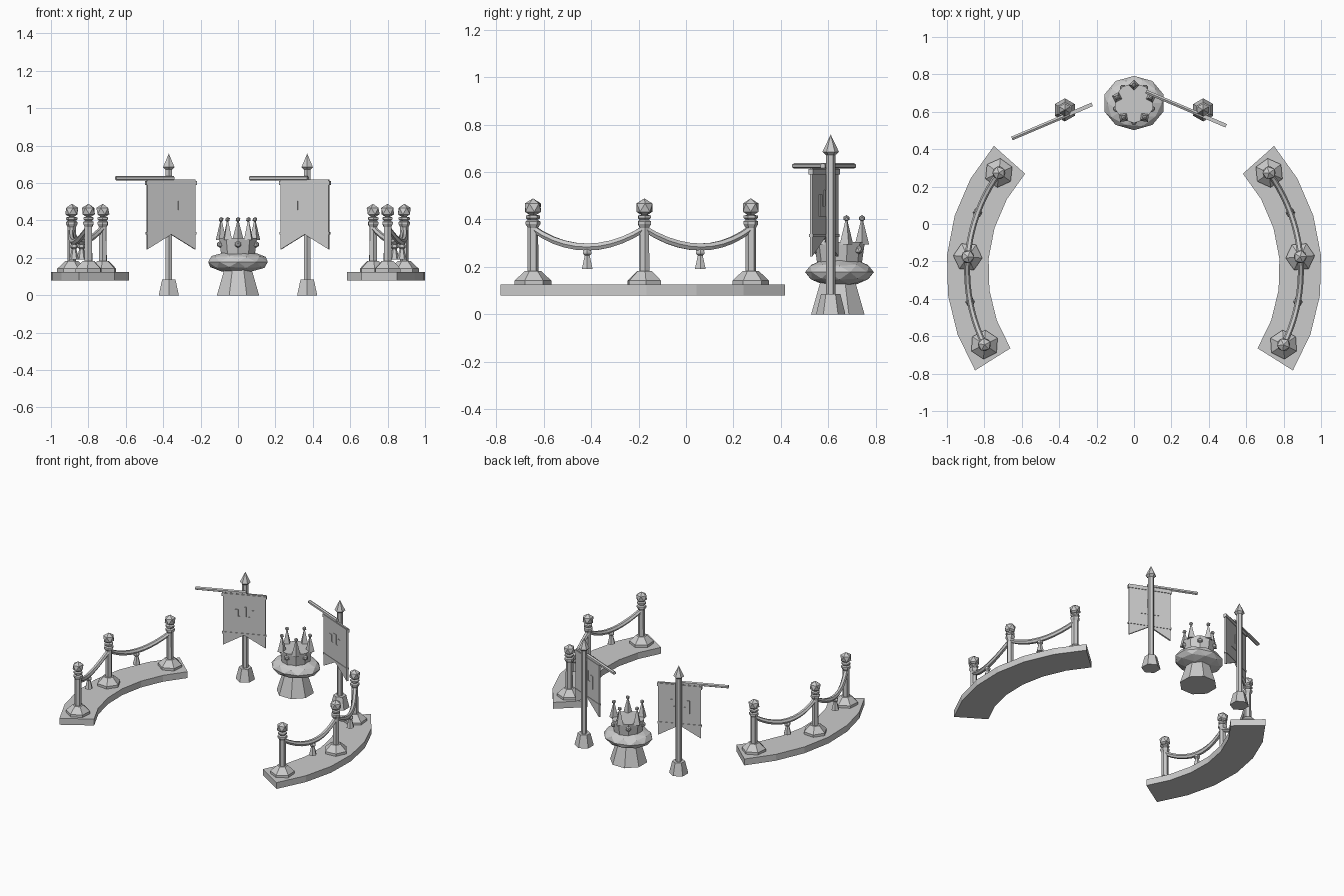
import bpy, bmesh
from math import sin, cos, pi, radians
from mathutils import Vector, Matrix

cube = bpy.data.objects.get("Cube")
if cube:
    bpy.data.objects.remove(cube, do_unlink=True)

GREY = (0.6, 0.6, 0.6, 1)
stone = bpy.data.materials.new("plain grey")
stone.use_nodes = True
stone.diffuse_color = GREY
stone.node_tree.nodes["Principled BSDF"].inputs["Base Color"].default_value = GREY


def finish(name, bm, matrix=Matrix()):
    bmesh.ops.transform(bm, matrix=matrix, verts=bm.verts)
    bmesh.ops.recalc_face_normals(bm, faces=bm.faces)
    mesh = bpy.data.meshes.new(name)
    bm.to_mesh(mesh)
    bm.free()
    mesh.materials.append(stone)
    obj = bpy.data.objects.new(name, mesh)
    bpy.context.collection.objects.link(obj)
    return obj


def skin(bm, rings):
    """Join rings of points with quads and cap both ends."""
    loops = [[bm.verts.new(p) for p in ring] for ring in rings]
    n = len(loops[0])
    for a, b in zip(loops, loops[1:]):
        for i in range(n):
            j = (i + 1) % n
            bm.faces.new((a[i], a[j], b[j], b[i]))
    bm.faces.new(loops[0][::-1])
    bm.faces.new(loops[-1])


def turned(name, profile, sides, matrix, phase=0):
    """Faceted lathe of (radius, height) pairs."""
    bm = bmesh.new()
    angles = [phase + 2 * pi * i / sides for i in range(sides)]
    skin(bm, [[(r * cos(a), r * sin(a), z) for a in angles] for r, z in profile])
    bmesh.ops.remove_doubles(bm, verts=bm.verts, dist=0.0003)
    return finish(name, bm, matrix)


def ball(name, radius, matrix, level=1):
    bm = bmesh.new()
    bmesh.ops.create_icosphere(bm, subdivisions=level, radius=radius)
    return finish(name, bm, matrix)


def plate(name, outline, thickness, matrix):
    """Outline in local x/z, given thickness along local y."""
    bm = bmesh.new()
    skin(bm, [[(x, y, z) for x, z in outline] for y in (-thickness / 2, thickness / 2)])
    return finish(name, bm, matrix)


def strip(name, x, z, w, h, thickness, matrix):
    box = [(x - w / 2, z), (x + w / 2, z), (x + w / 2, z + h), (x - w / 2, z + h)]
    return plate(name, box, thickness, matrix)


def at(x, y, z=0, turn=0):
    return Matrix.Translation((x, y, z)) @ Matrix.Rotation(turn, 4, 'Z')


# Curved barriers
CENTRE_Y, POST_R = -0.25, 0.892
MIDDLE, HALF, STEP = radians(4.8), radians(36.9), radians(31.1)
POST = [(0.078, 0.12), (0.078, 0.142), (0.035, 0.182), (0.023, 0.182), (0.022, 0.365),
        (0.031, 0.38), (0.031, 0.392), (0.021, 0.398), (0.03, 0.406), (0.03, 0.416), (0.015, 0.42)]
TASSEL = [(0.012, 0.275), (0.02, 0.265), (0.02, 0.255), (0.012, 0.248), (0.026, 0.192)]


def arc(side, radius, angle, z):
    return Vector((side * radius * cos(angle), CENTRE_Y + radius * sin(angle), z))


for side, label in ((1, "left"), (-1, "right")):
    # platform slab
    bm = bmesh.new()
    rings = []
    for i in range(7):
        a = MIDDLE + HALF * (i / 3 - 1)
        rings.append([arc(side, r, a, z) for r, z in
                      ((0.78, 0.08), (1.003, 0.08), (1.003, 0.125), (0.78, 0.125))])
    skin(bm, rings)
    finish(label + "_platform", bm)

    # posts with faceted finials
    for k in (-1, 0, 1):
        a = MIDDLE + k * STEP
        p = arc(side, POST_R, a, 0)
        turned(label + "_post", POST, 6, at(p.x, p.y, 0, side * a))
        ball(label + "_finial", 0.039, at(p.x, p.y, 0.45, side * a))

    # sagging ropes with tassels
    for k in (-1, 0):
        bm = bmesh.new()
        rings = []
        for i in range(11):
            t = i / 10
            a = MIDDLE + (k + t) * STEP
            z = 0.284 + 0.078 * (2 * t - 1) ** 2
            ring = []
            for j in range(6):
                b = j * pi / 3
                ring.append(arc(side, POST_R + 0.016 * cos(b), a, z + 0.017 * sin(b)))
            rings.append(ring)
        skin(bm, rings)
        finish(label + "_rope", bm)
        p = arc(side, POST_R, MIDDLE + (k + 0.5) * STEP, 0)
        turned(label + "_tassel", TASSEL, 6, at(p.x, p.y))

# Banners on poles
for side, label in ((1, "left"), (-1, "right")):
    pole = at(side * 0.37, 0.61)
    turned(label + "_pole_foot", [(0.062, 0), (0.041, 0.085)], 6, pole, pi / 6)
    turned(label + "_pole", [(0.02, 0.08), (0.02, 0.68)], 6, pole, pi / 6)
    turned(label + "_spearhead", [(0.02, 0.672), (0.035, 0.685), (0, 0.758)], 6, pole, pi / 6)

    # hanging cloth, angled toward the middle
    hang = at(side * 0.37, 0.61, 0, -side * radians(23)) @ Matrix.Translation((0, -0.03, 0))
    w = 0.14
    cloth = [(-w, 0.245), (0, 0.325), (w, 0.245), (w, 0.618), (-w, 0.618)]
    plate(label + "_banner_cloth", cloth, 0.012, hang)
    strip(label + "_banner_top_trim", 0, 0.59, 0.292, 0.022, 0.02, hang)
    strip(label + "_banner_low_trim", 0, 0.326, 0.288, 0.013, 0.018, hang)

    # three-pronged emblem on both faces
    strip(label + "_emblem_base", 0, 0.412, 0.135, 0.045, 0.018, hang)
    for x, top in ((-0.053, 0.505), (0, 0.525), (0.053, 0.505)):
        strip(label + "_emblem_prong", x, 0.457, 0.029, top - 0.457, 0.018, hang)

    # crossbar
    bar = hang @ Matrix.Translation((-0.32, 0, 0.626)) @ Matrix.Rotation(pi / 2, 4, 'Y')
    turned(label + "_crossbar", [(0.012, 0), (0.012, 0.335)], 6, bar)

# Crown on a cushioned pedestal
CX, CY = 0, 0.647
turned("pedestal", [(0.122, 0), (0.08, 0.135)], 8, at(CX, CY - 0.007), pi / 8)
ball("cushion", 1, at(CX, CY, 0.178) @ Matrix.Diagonal((0.167, 0.145, 0.06, 1)), 2)
turned("crown_band", [(0.092, 0.2), (0.107, 0.305)], 10, at(CX, CY), pi / 10)
for k in range(5):
    a = pi / 2 + k * 2 * pi / 5
    x, y = CX + 0.095 * cos(a), CY + 0.095 * sin(a)
    turned("crown_spike", [(0.03, 0.295), (0.004, 0.398)], 4, at(x, y, 0, a))
    ball("crown_pearl", 0.014, at(x, y, 0.405))
    b = a + pi / 5
    ball("crown_gem", 0.019, at(CX + 0.1 * cos(b), CY + 0.1 * sin(b), 0.272, b))
